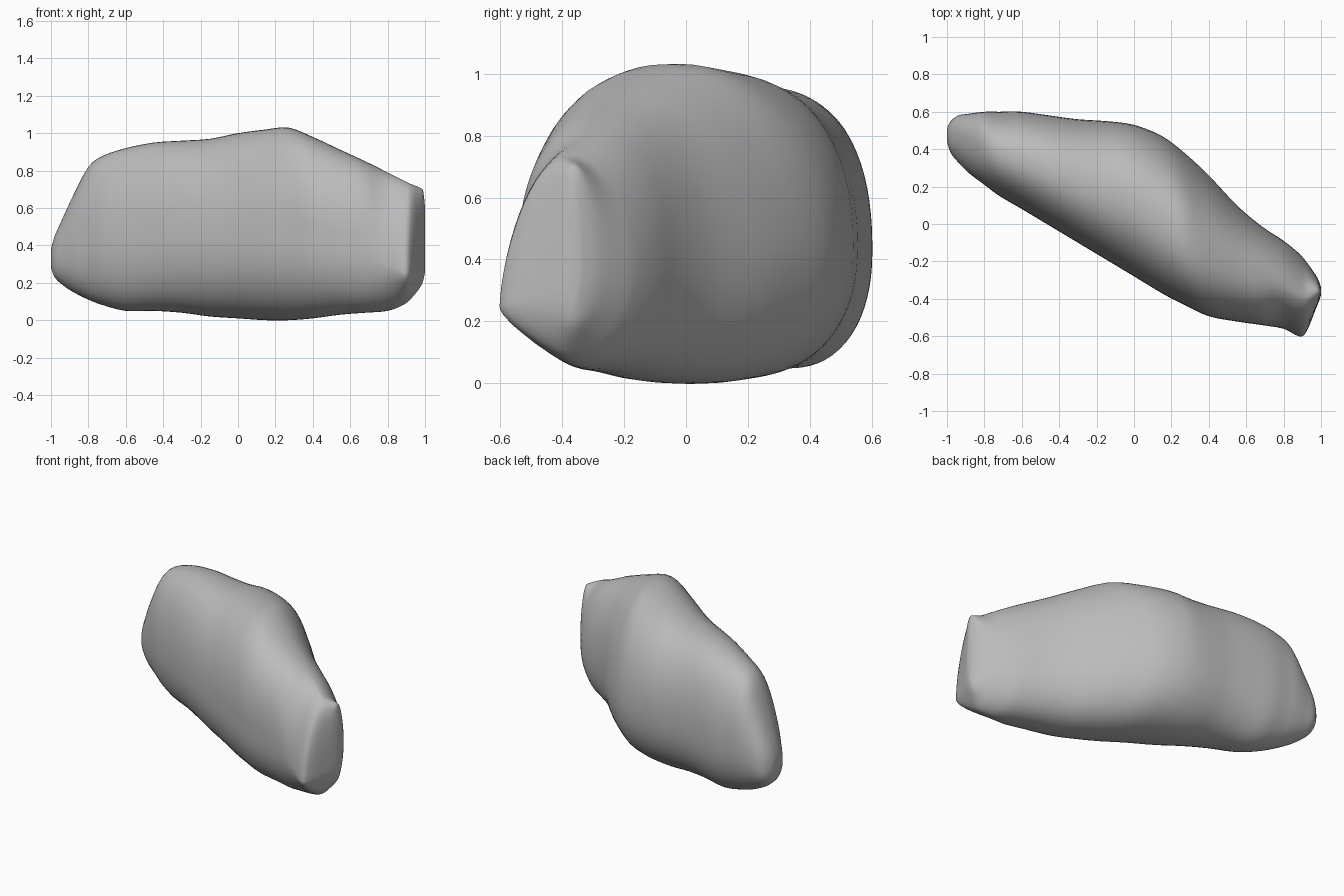
import bpy
import bmesh
from math import cos, sin, pi
from mathutils import Vector

default = bpy.data.objects.get("Cube")
if default:
    bpy.data.objects.remove(default, do_unlink=True)

SIDES = 64       # points round each section
STEPS = 3        # sections made between two stations

# Stations along the stone: x, front y, back y, bottom z, top z
STATIONS = [
    (-1, .44, .51, .28, .38),
    (-.98, .38, .55, .23, .45),
    (-.94, .33, .58, .19, .54),
    (-.88, .27, .59, .15, .67),
    (-.8, .21, .6, .11, .82),
    (-.72, .15, .6, .08, .88),
    (-.6, .08, .6, .05, .92),
    (-.45, -.01, .58, .05, .95),
    (-.3, -.1, .56, .04, .96),
    (-.15, -.19, .55, .02, .97),
    (0, -.28, .53, .01, 1),
    (.15, -.37, .47, 0, 1.02),
    (.27, -.43, .38, 0, 1.03),
    (.4, -.49, .26, .01, .98),
    (.55, -.52, .1, .03, .91),
    (.68, -.54, -.01, .04, .85),
    (.8, -.56, -.09, .05, .79),
    (.88, -.6, -.155, .08, .75),
    (.92, -.58, -.2, .11, .73),
    (.97, -.46, -.27, .17, .71),
    (.99, -.41, -.31, .21, .69),
    (1, -.38, -.34, .26, .6),
]


def make_material(name, colour):
    mat = bpy.data.materials.new(name)
    mat.use_nodes = True
    mat.diffuse_color = colour
    mat.node_tree.nodes["Principled BSDF"].inputs["Base Color"].default_value = colour
    return mat


def blend(a, b, c, d, t):
    """Smooth curve from b to c, with a and d as neighbours."""
    slope_in, slope_out = (c - a) / 2, (d - b) / 2
    return (b * (1 + 2 * t) * (1 - t) ** 2 + slope_in * t * (1 - t) ** 2
            + c * t * t * (3 - 2 * t) - slope_out * t * t * (1 - t))


def resample(rows):
    """Add smooth sections between the stations."""
    last = len(rows) - 1
    result = []
    for i in range(last):
        near = [rows[max(i - 1, 0)], rows[i], rows[i + 1], rows[min(i + 2, last)]]
        for step in range(STEPS):
            result.append([blend(*values, step / STEPS) for values in zip(*near)])
    result.append(list(rows[-1]))
    return result


def signed_power(value, power):
    return abs(value) ** power * (1 if value >= 0 else -1)


def ramp(x, start, end):
    """Rise evenly from 0 at start to 1 at end."""
    return min(max((x - start) / (end - start), 0), 1)


def section(row):
    """Rounded section whose widest height sits below its middle."""
    x, front, back, bottom, top = row
    sharp = ramp(x, .68, .9)                          # pinch towards the broken end
    spike = sharp * (1 - ramp(x, .9, .98))            # low corner on the front
    lean = .045 * max(1 - abs(x - .35) / .4, 0)       # ridge tips to the front
    points = []
    for k in range(SIDES):
        angle = 2 * pi * k / SIDES
        is_front = cos(angle) < 0
        power = .9 + (.4 * spike if is_front else .1 * sharp)
        across = signed_power(cos(angle), power)
        up = signed_power(sin(angle), power)
        waist = .44 - .2 * sharp * max(-across, 0)
        middle = bottom + waist * (top - bottom)
        reach = (top if up > 0 else bottom) - middle
        y = (front + back) / 2 + across * (back - front) / 2 - lean * max(up, 0)
        points.append(Vector((x, y, middle + abs(up) * reach)))
    return points


# Stone body: loft the sections and cap both ends
bm = bmesh.new()
rings = [[bm.verts.new(p) for p in section(row)] for row in resample(STATIONS)]
for ring, following in zip(rings, rings[1:]):
    for k in range(SIDES):
        n = (k + 1) % SIDES
        bm.faces.new((ring[k], ring[n], following[n], following[k]))
for ring in (rings[0], rings[-1]):
    bm.faces.new(ring)
bmesh.ops.recalc_face_normals(bm, faces=bm.faces)

mesh = bpy.data.meshes.new("stone_body")
bm.to_mesh(mesh)
bm.free()
mesh.materials.append(make_material("plain grey", (.5, .5, .5, 1)))
stone = bpy.data.objects.new("stone_body", mesh)
bpy.context.collection.objects.link(stone)

# Smooth surface with crisp end edges
bpy.ops.object.select_all(action="DESELECT")
stone.select_set(True)
bpy.context.view_layer.objects.active = stone
bpy.ops.object.shade_smooth_by_angle(angle=pi / 4)
